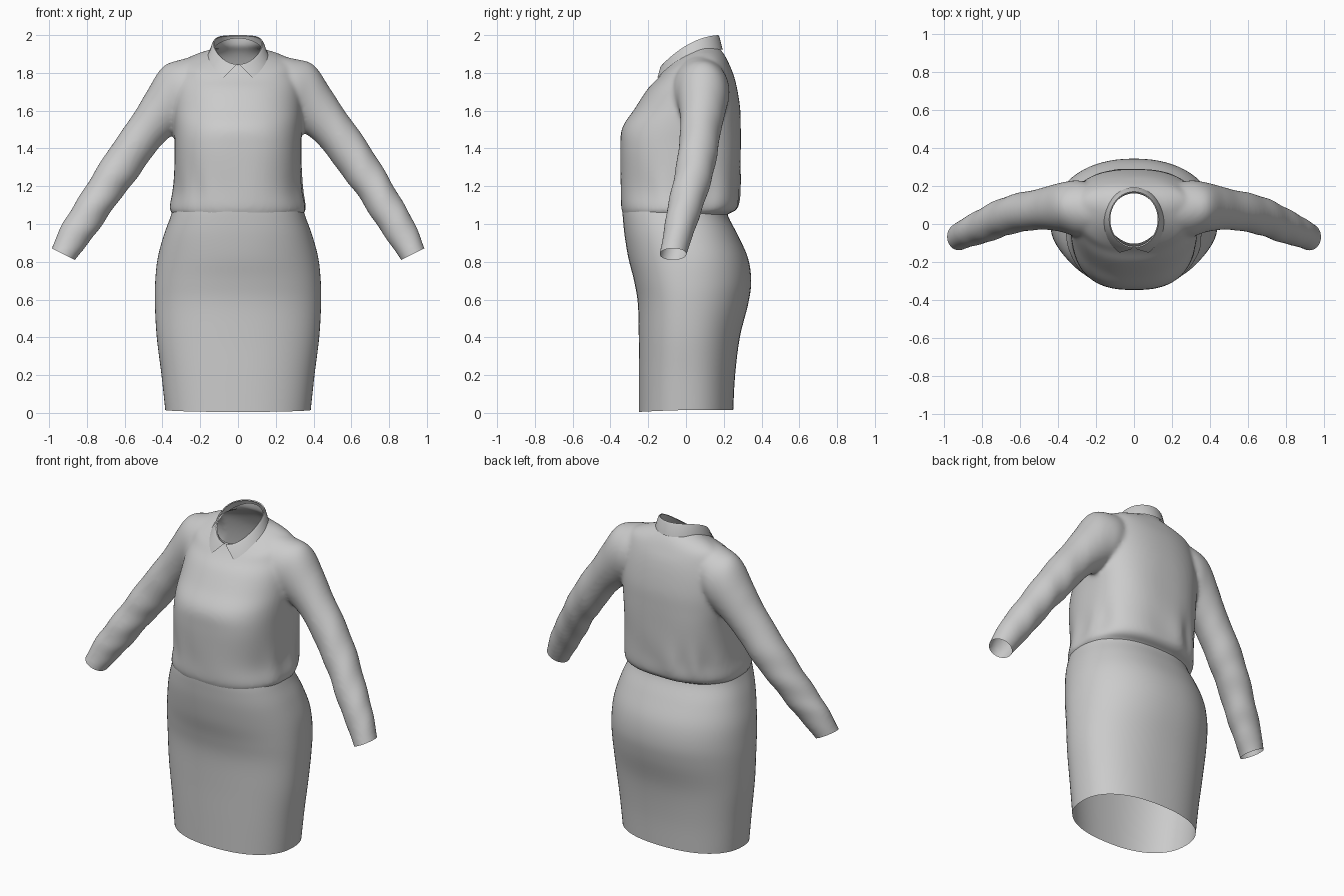
import bpy
import bmesh
import math
from mathutils import Vector

cube = bpy.data.objects.get("Cube")
if cube:
    bpy.data.objects.remove(cube)

cloth = bpy.data.materials.new("grey cloth")
cloth.use_nodes = True
GREY = (0.6, 0.6, 0.6, 1)
cloth.diffuse_color = GREY
cloth.node_tree.nodes["Principled BSDF"].inputs["Base Color"].default_value = GREY


def smooth_rows(rows, steps):
    """Catmull-Rom interpolation of section parameters."""
    out = []
    for i in range(len(rows) - 1):
        a, b, c, d = (rows[max(0, min(len(rows) - 1, i + k))] for k in (-1, 0, 1, 2))
        for j in range(steps):
            t = j / steps
            out.append([q + 0.5 * t * (r - p + t * (2 * p - 5 * q + 4 * r - s + t * (3 * (q - r) + s - p)))
                        for p, q, r, s in zip(a, b, c, d)])
    return out + [list(rows[-1])]


def skin(verts, faces, rings, closed=True, caps=False):
    """Append the skin over equal-length point rows to verts and faces."""
    n, base = len(rings[0]), len(verts)
    verts += [p for ring in rings for p in ring]
    for r in range(len(rings) - 1):
        for k in range(n if closed else n - 1):
            m = (k + 1) % n
            lo, hi = base + r * n, base + (r + 1) * n
            faces.append((lo + k, lo + m, hi + m, hi + k))
    if caps:
        last = base + (len(rings) - 1) * n
        faces += [tuple(reversed(range(base, base + n))), tuple(range(last, last + n))]


def make(name, verts, faces):
    mesh = bpy.data.meshes.new(name)
    mesh.from_pydata(verts, [], faces)
    mesh.materials.append(cloth)
    obj = bpy.data.objects.new(name, mesh)
    bpy.context.collection.objects.link(obj)
    bpy.ops.object.select_all(action="DESELECT")
    bpy.context.view_layer.objects.active = obj
    obj.select_set(True)
    bpy.ops.object.shade_smooth_by_angle(angle=math.radians(50))
    return obj


def spow(v, e):
    return math.copysign(abs(v) ** e, v)


def body_ring(sec, folds=None, count=72):
    """Section: half width, side y, front y, back y, side z, front z, back z, squareness."""
    w, ys, yf, yb, zs, zf, zb, n = sec
    ring = []
    for k in range(count):
        a = 2 * math.pi * k / count
        u, v = spow(math.cos(a), 2 / n), spow(math.sin(a), 2 / n)
        y = ys + v * (yb - ys if v > 0 else ys - yf)
        z = zs + v * (zb - zf) / 2 + v * v * ((zb + zf) / 2 - zs)
        f = folds(a, z) if folds else 1
        ring.append((w * u * f, ys + (y - ys) * f, z))
    return ring


def level(w, ys, yf, yb, z, n):
    return (w, ys, yf, yb, z, z, z, n)


# Pencil skirt, open at the hem
skirt = [
    (0.385, 0, -0.25, 0.25, 0.015, 0.005, 0.015, 2.3),
    level(0.405, 0, -0.25, 0.26, 0.2, 2.3),
    level(0.43, 0, -0.25, 0.285, 0.4, 2.25),
    level(0.44, 0, -0.255, 0.33, 0.58, 2.2),
    level(0.438, 0, -0.275, 0.345, 0.7, 2.2),
    level(0.425, 0, -0.305, 0.328, 0.82, 2.2),
    level(0.393, -0.02, -0.325, 0.275, 0.94, 2.3),
    level(0.36, -0.04, -0.334, 0.228, 1.03, 2.35),
    level(0.345, -0.04, -0.337, 0.215, 1.075, 2.35),
]
verts, faces = [], []
skin(verts, faces, [body_ring(s) for s in smooth_rows(skirt, 5)])
make("skirt", verts, faces)


# Blouse body, gathered above the waist
def gathers(a, z):
    near_waist = math.exp(-((z - 1.17) / 0.11) ** 2)
    back = 0.5 + 0.5 * math.sin(a)
    return 1 + near_waist * (0.006 + 0.018 * back) * math.sin(9 * a + 5 * z + 2 * math.sin(3 * a))


blouse = [
    level(0.335, -0.03, -0.328, 0.205, 0.99, 2.35),
    level(0.338, -0.03, -0.33, 0.21, 1.045, 2.35),
    level(0.357, -0.03, -0.338, 0.255, 1.065, 2.35),
    level(0.358, -0.02, -0.344, 0.282, 1.1, 2.35),
    level(0.342, 0, -0.345, 0.289, 1.2, 2.4),
    level(0.335, 0.02, -0.348, 0.29, 1.4, 2.65),
    level(0.34, 0.05, -0.337, 0.29, 1.51, 2.5),
    level(0.345, 0.07, -0.272, 0.287, 1.61, 2.35),
    level(0.342, 0.08, -0.207, 0.272, 1.71, 2.25),
    (0.325, 0.085, -0.16, 0.252, 1.79, 1.76, 1.79, 2.2),
    (0.295, 0.085, -0.138, 0.227, 1.857, 1.785, 1.85, 2.2),
    (0.225, 0.07, -0.127, 0.207, 1.893, 1.80, 1.89, 2.1),
    (0.148, 0.05, -0.117, 0.187, 1.915, 1.815, 1.92, 2),
    (0.121, 0.04, -0.105, 0.165, 1.935, 1.835, 1.95, 2),
    (0.118, 0.04, -0.1, 0.16, 2.0, 1.91, 2.06, 2),
]
verts, faces = [], []
skin(verts, faces, [body_ring(s, gathers) for s in smooth_rows(blouse, 6)], caps=True)

# Sleeves: upper edge x z, lower edge x z, centre y, half depth
sleeve = [
    (0.18, 1.898, 0.2, 1.58, 0.07, 0.13),
    (0.30, 1.873, 0.28, 1.53, 0.08, 0.15),
    (0.40, 1.837, 0.345, 1.48, 0.088, 0.133),
    (0.485, 1.71, 0.41, 1.425, 0.085, 0.117),
    (0.56, 1.59, 0.475, 1.345, 0.075, 0.107),
    (0.68, 1.42, 0.55, 1.24, 0.058, 0.104),
    (0.78, 1.26, 0.63, 1.14, 0.03, 0.1),
    (0.87, 1.11, 0.72, 1.005, -0.01, 0.092),
    (0.94, 0.99, 0.795, 0.90, -0.04, 0.08),
    (0.988, 0.87, 0.863, 0.808, -0.068, 0.072),
    (1.01, 0.82, 0.886, 0.758, -0.08, 0.072),
]
for side in (1, -1):
    rings = []
    sections = smooth_rows(sleeve, 7)
    for i, (ux, uz, lx, lz, yc, ry) in enumerate(sections):
        # the left sleeve hangs a little higher than the right
        lift = 0.018 * side * math.sin(math.pi * i / (len(sections) - 1)) ** 2
        centre = Vector(((ux + lx) / 2, yc, (uz + lz) / 2 + lift))
        across = Vector(((ux - lx) / 2, 0, (uz - lz) / 2))
        ring = []
        for k in range(36):
            a = 2 * math.pi * k / 36
            # soft creases, strongest around the elbow
            strength = 0.025 * math.exp(-((i - 45) / 14) ** 2)
            crease = 1 + strength * math.sin(0.75 * i + 2.5 * math.sin(a + side))
            p = centre + (across * math.cos(a) + Vector((0, ry, 0)) * math.sin(a)) * crease
            ring.append((side * p.x, p.y, p.z))
        rings.append(ring)
    skin(verts, faces, rings, caps=True)

# Fuse body and sleeves into one soft garment
blouse_obj = make("blouse", verts, faces)
fuse = blouse_obj.modifiers.new("fuse", "REMESH")
fuse.mode = "VOXEL"
fuse.voxel_size = 0.011
soften = blouse_obj.modifiers.new("soften", "SMOOTH")
soften.factor = 0.5
soften.iterations = 12
for name in ("fuse", "soften"):
    bpy.ops.object.modifier_apply(modifier=name)

# Cut the neck, waist and cuffs open
bm = bmesh.new()
bm.from_mesh(blouse_obj.data)


def cut_open(point, normal, inside):
    chosen = [f for f in bm.faces if inside(f.calc_center_median())]
    edges = {e for f in chosen for e in f.edges}
    points = {v for f in chosen for v in f.verts}
    bmesh.ops.bisect_plane(bm, geom=chosen + list(edges) + list(points), dist=1e-5,
                           plane_co=point, plane_no=normal, clear_outer=True)


cut_open((0, -0.105, 1.843), (0, -0.47, 0.883), lambda c: abs(c.x) < 0.17 and c.z > 1.7)
cut_open((0, 0, 1.05), (0, 0, -1), lambda c: abs(c.x) < 0.5)
for side in (1, -1):
    cut_open((side * 0.925, 0, 0.84), (side * 0.447, 0, -0.894), lambda c: c.x * side > 0.6)
bm.to_mesh(blouse_obj.data)
bm.free()
bpy.ops.object.shade_smooth_by_angle(angle=math.radians(60))


# Folded collar, split at the front into two points
def collar_row(w, yf, yb, zs, zf, zb, sweep):
    row = []
    for k in range(49):
        a = (k / 24 - 1) * math.pi * sweep
        c = math.cos(a)
        z = zs + c * (zb - zf) / 2 + c * c * ((zb + zf) / 2 - zs)
        row.append((w * math.sin(a), (yf + yb) / 2 + c * (yb - yf) / 2, z))
    return row


verts, faces = [], []
skin(verts, faces, [
    collar_row(0.125, -0.118, 0.165, 1.955, 1.843, 1.995, 0.99),
    collar_row(0.131, -0.125, 0.171, 1.957, 1.845, 2.0, 0.985),
    collar_row(0.139, -0.136, 0.178, 1.945, 1.832, 1.988, 0.96),
    collar_row(0.158, -0.174, 0.194, 1.895, 1.75, 1.922, 0.84),
], closed=False)
make("collar", verts, faces)
